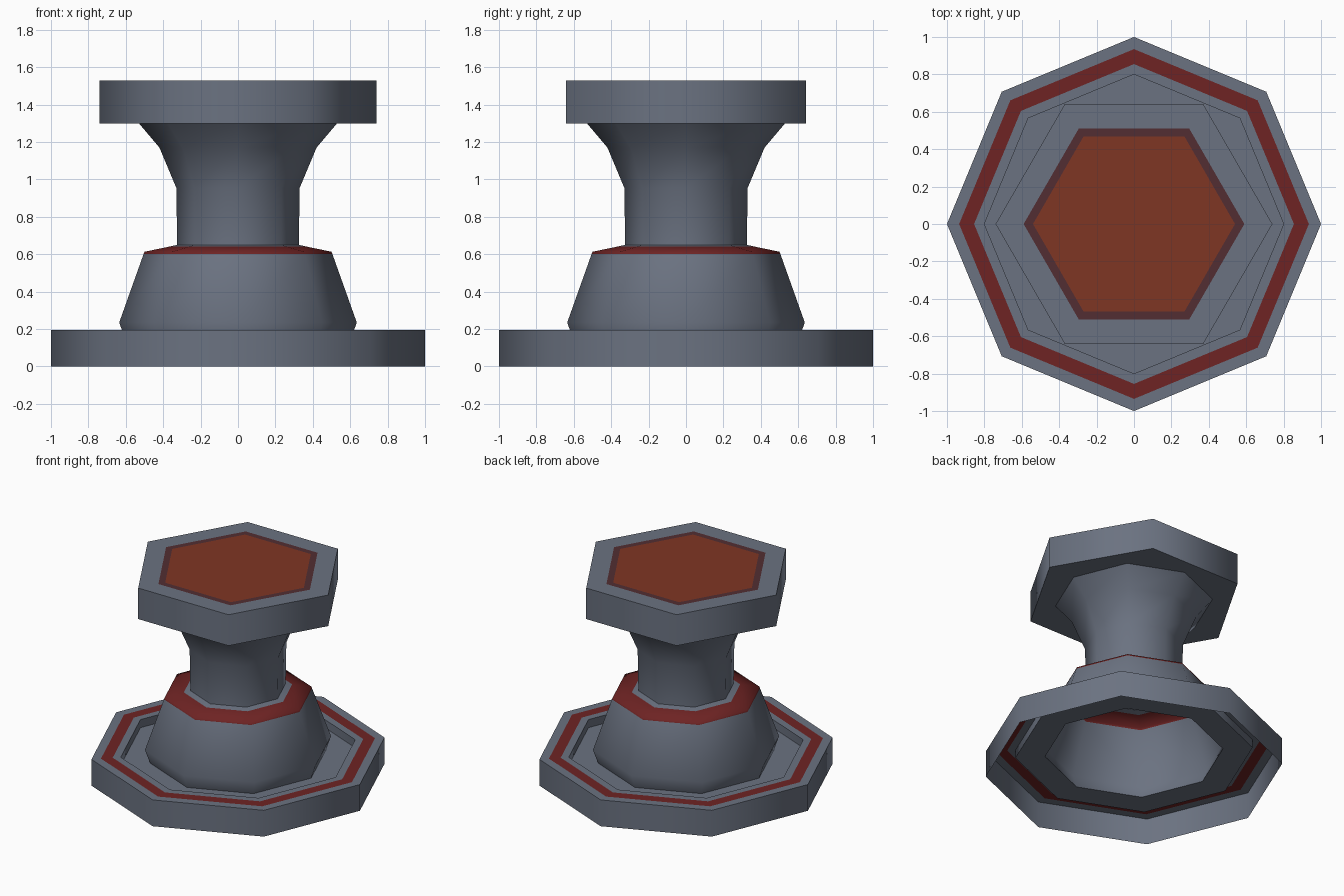
import bpy, bmesh, math

if "Cube" in bpy.data.objects:
    bpy.data.objects.remove(bpy.data.objects["Cube"])


def material(name, color):
    m = bpy.data.materials.new(name)
    m.diffuse_color = (*color, 1.0)
    m.use_nodes = True
    m.node_tree.nodes["Principled BSDF"].inputs["Base Color"].default_value = m.diffuse_color
    return m


MATS = [
    material("slate_grey", (0.147, 0.170, 0.220)),
    material("dark_red", (0.156, 0.017, 0.017)),
    material("rust_brown", (0.212, 0.037, 0.017)),
    material("dark_maroon", (0.084, 0.027, 0.032)),
]
GREY, RED, RUST, MAROON = range(4)


def lathe(name, sides, profile, angle=62):
    """Revolve (radius, z, colour of the band up to the next point)."""
    bm = bmesh.new()
    rings = []
    for r, z, _ in profile:
        rings.append([bm.verts.new((r * math.cos(2 * math.pi * i / sides),
                                    r * math.sin(2 * math.pi * i / sides), z))
                      for i in range(sides)])
    for (a, b), point in zip(zip(rings, rings[1:]), profile):
        for i in range(sides):
            j = (i + 1) % sides
            f = bm.faces.new((a[i], a[j], b[j], b[i]))
            f.material_index = point[2]
    bmesh.ops.remove_doubles(bm, verts=bm.verts, dist=1e-5)
    mesh = bpy.data.meshes.new(name)
    bm.to_mesh(mesh)
    bm.free()
    for m in MATS:
        mesh.materials.append(m)
    ob = bpy.data.objects.new(name, mesh)
    bpy.context.collection.objects.link(ob)
    bpy.ops.object.select_all(action='DESELECT')
    ob.select_set(True)
    bpy.context.view_layer.objects.active = ob
    bpy.ops.object.shade_smooth_by_angle(angle=math.radians(angle))
    return ob


# Hollow octagonal base with a red stripe and a sunken floor
lathe("base", 8, [
    (1.0, 0.0, GREY), (1.0, 0.195, GREY), (0.935, 0.195, RED),
    (0.855, 0.195, GREY), (0.80, 0.195, GREY), (0.80, 0.135, GREY),
    (0.60, 0.135, GREY)])

# Bell, red shoulder and flared neck, open underneath
lathe("bell_and_neck", 8, [
    (0.60, 0.135, GREY), (0.635, 0.235, GREY), (0.505, 0.60, RED),
    (0.50, 0.613, RED), (0.37, 0.64, GREY), (0.325, 0.65, GREY),
    (0.33, 0.955, GREY), (0.42, 1.17, GREY), (0.53, 1.30, GREY)])

# Hexagonal top plate with bordered rust panel
lathe("top_plate", 6, [
    (0.0, 1.30, GREY), (0.74, 1.30, GREY), (0.74, 1.53, GREY),
    (0.59, 1.53, MAROON), (0.54, 1.53, RUST), (0.0, 1.53, RUST)])
